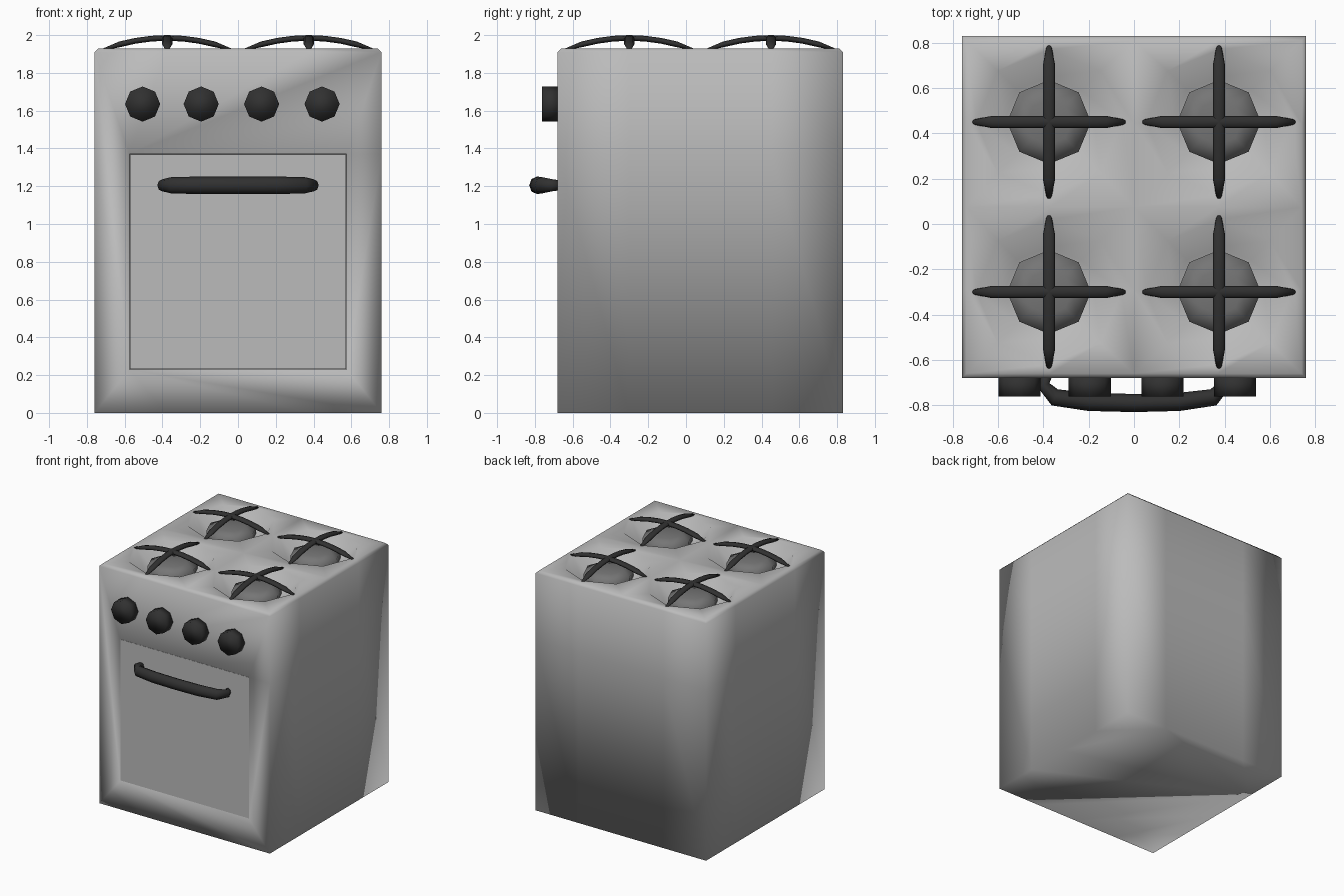
import bpy, bmesh, math
from mathutils import Vector

if "Cube" in bpy.data.objects:
    bpy.data.objects.remove(bpy.data.objects["Cube"])


def material(name, value):
    m = bpy.data.materials.new(name)
    m.use_nodes = True
    colour = (value, value, value, 1)
    m.diffuse_color = colour
    m.node_tree.nodes["Principled BSDF"].inputs["Base Color"].default_value = colour
    return m


ENAMEL = material("grey enamel", 0.5)
BURNER = material("dark grey metal", 0.18)
BLACK = material("black iron", 0.03)


def finish(name, bm, mat, smooth=True):
    bmesh.ops.recalc_face_normals(bm, faces=bm.faces)
    for f in bm.faces:
        f.smooth = smooth
    mesh = bpy.data.meshes.new(name)
    bm.to_mesh(mesh)
    bm.free()
    mesh.materials.append(mat)
    obj = bpy.data.objects.new(name, mesh)
    bpy.context.collection.objects.link(obj)
    return obj


def bridge(bm, a, b):
    n = len(a)
    for i in range(n):
        j = (i + 1) % n
        bm.faces.new((a[i], a[j], b[j], b[i]))


def octagon(bm, centre, r, z):
    return [bm.verts.new((centre[0] + r * math.cos(i * math.pi / 4),
                          centre[1] + r * math.sin(i * math.pi / 4), z)) for i in range(8)]


def tube(name, path, side, wide, high, scales, sides=8):
    """Sweep an elliptical section along a path, closed at both ends."""
    bm = bmesh.new()
    path = [Vector(p) for p in path]
    side = Vector(side)
    rings = []
    for i, p in enumerate(path):
        tangent = path[min(i + 1, len(path) - 1)] - path[max(i - 1, 0)]
        other = tangent.normalized().cross(side)
        ring = []
        for k in range(sides):
            a = 2 * math.pi * k / sides
            offset = side * wide * math.cos(a) + other * high * math.sin(a)
            ring.append(bm.verts.new(p + offset * scales[i]))
        rings.append(ring)
    for a, b in zip(rings, rings[1:]):
        bridge(bm, a, b)
    bm.faces.new(rings[0])
    bm.faces.new(rings[-1])
    return finish(name, bm, BLACK)


W, D, YC, TOP, EDGE = 0.76, 0.755, 0.075, 1.93, 0.02
DOOR_X, DOOR_LOW, DOOR_HIGH = 0.575, 0.23, 1.37
FRONT = YC - D
CENTRES = [(x, YC + y) for x in (-0.375, 0.375) for y in (-0.375, 0.375)]

# Body: top grid with four burner wells
bm = bmesh.new()
steps = (-1, -0.5, 0, 0.5, 1)
grid = {(i, j): bm.verts.new((steps[i] * (W - EDGE), YC + steps[j] * (D - EDGE), TOP))
        for i in range(5) for j in range(5)}
around = [(2, 1), (2, 2), (1, 2), (0, 2), (0, 1), (0, 0), (1, 0), (2, 0)]
for n, centre in enumerate(CENTRES):
    i0, j0 = 2 * (n // 2), 2 * (n % 2)
    square = [grid[i0 + i, j0 + j] for i, j in around]
    rim = octagon(bm, centre, 0.32, TOP - 0.002)
    base = octagon(bm, centre, 0.2, TOP - 0.1)
    bridge(bm, square, rim)
    bridge(bm, rim, base)
    bm.faces.new(base)

# Body: walls, walking round from the front left corner
perimeter = [(i, 0) for i in range(4)] + [(4, j) for j in range(4)]
perimeter += [(4 - i, 4) for i in range(4)] + [(0, 4 - j) for j in range(4)]
top_ring = [grid[p] for p in perimeter]
walls = [[bm.verts.new((steps[i] * W, YC + steps[j] * D, z)) for i, j in perimeter]
         for z in (TOP - EDGE, DOOR_HIGH, 0)]
upper, middle, lower = walls
bridge(bm, top_ring, upper)
for a, b in ((upper, middle), (middle, lower)):
    for k in range(4, 16):
        j = (k + 1) % 16
        bm.faces.new((a[k], a[j], b[j], b[k]))
bm.faces.new(lower)

# Body: front frame and door pocket
corners = [(-DOOR_X, DOOR_LOW), (DOOR_X, DOOR_LOW), (DOOR_X, DOOR_HIGH), (-DOOR_X, DOOR_HIGH)]
frame = [bm.verts.new((x, FRONT, z)) for x, z in corners]
pocket = [bm.verts.new((x, FRONT + 0.06, z)) for x, z in corners]
bl, br, tr, tl = frame
bm.faces.new(lower[:5] + [br, bl])
bm.faces.new(upper[:5] + [tr, tl])
bm.faces.new((lower[0], middle[0], upper[0], tl, bl))
bm.faces.new((lower[4], middle[4], upper[4], tr, br))
bridge(bm, frame, pocket)
bm.faces.new(pocket)
for v in middle[1:4]:
    bm.verts.remove(v)
finish("oven_body", bm, ENAMEL)

# Oven door, nearly flush in its pocket
bm = bmesh.new()
bmesh.ops.create_cube(bm, size=1)
for v in bm.verts:
    v.co = (v.co.x * (2 * DOOR_X - 0.004), FRONT + 0.03 + v.co.y * 0.056,
            (DOOR_LOW + DOOR_HIGH) / 2 + v.co.z * (DOOR_HIGH - DOOR_LOW - 0.004))
finish("oven_door", bm, ENAMEL, smooth=False)

# Burners and their cross-shaped grates
for n, (cx, cy) in enumerate(CENTRES, 1):
    bm = bmesh.new()
    rings = [octagon(bm, (cx, cy), r, TOP - drop)
             for r, drop in ((0.185, 0.11), (0.185, 0.05), (0.1, 0.025))]
    bridge(bm, rings[0], rings[1])
    bridge(bm, rings[1], rings[2])
    bm.faces.new(rings[2])
    finish(f"burner_{n}", bm, BURNER)

    for axis, label in ((Vector((1, 0, 0)), "across"), (Vector((0, 1, 0)), "along")):
        path = []
        for k in range(9):
            t = k / 4 - 1
            path.append(Vector((cx, cy, 1.985 - 0.06 * t * t)) + axis * 0.335 * t)
        side = (axis.y, axis.x, 0)
        tube(f"grate_{n}_{label}", path, side, 0.027, 0.015, [0.4] + [1] * 7 + [0.4])

# Control knobs
for n, x in enumerate((-0.505, -0.195, 0.125, 0.445), 1):
    tube(f"knob_{n}", [(x, FRONT + 0.01, 1.635), (x, FRONT - 0.082, 1.635)],
         (0, 0, 1), 0.093, 0.093, [1, 1])

# Bowed door handle
half = [(0.38, -0.66), (0.4, -0.71), (0.35, -0.765), (0.2, -0.785)]
bow = [(-x, y) for x, y in half] + [(0, -0.79)] + half[::-1]
tube("door_handle", [(x, y, 1.205) for x, y in bow], (0, 0, 1), 0.046, 0.04,
     [0.55, 0.7, 0.95, 1, 1, 1, 0.95, 0.7, 0.55])
